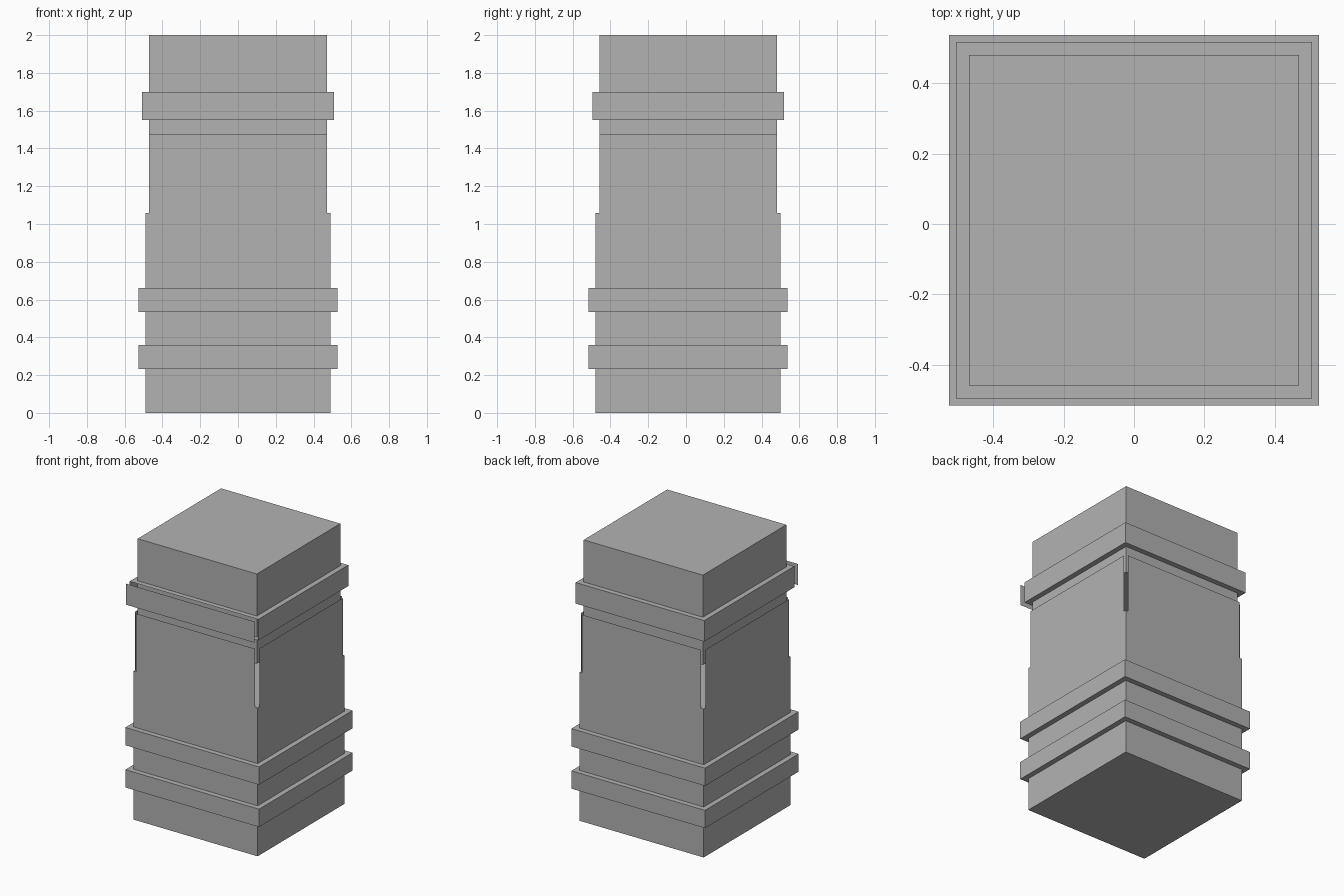
import bpy
import bmesh
from mathutils import Vector

if "Cube" in bpy.data.objects:
    bpy.data.objects.remove(bpy.data.objects["Cube"])

CY = 0.011                      # body sits slightly towards the back
BODY, NECK, RING, BAND = 0.49, 0.47, 0.507, 0.527

grey = bpy.data.materials.new("plain_grey")
grey.diffuse_color = (0.448, 0.448, 0.448, 1)
grey.use_nodes = True
grey.node_tree.nodes["Principled BSDF"].inputs["Base Color"].default_value = grey.diffuse_color


def finish(name, bm):
    mesh = bpy.data.meshes.new(name)
    bm.to_mesh(mesh)
    bm.free()
    mesh.materials.append(grey)
    obj = bpy.data.objects.new(name, mesh)
    bpy.context.collection.objects.link(obj)
    return obj


def block(name, half, z0, z1, open_front=False):
    """Square block between two heights, optionally without its front face."""
    bm = bmesh.new()
    bmesh.ops.create_cube(bm, size=1)
    for v in bm.verts:
        v.co = Vector((v.co.x * 2 * half, v.co.y * 2 * half + CY,
                       z0 + (v.co.z + 0.5) * (z1 - z0)))
    if open_front:
        bm.normal_update()
        front = [f for f in bm.faces if f.normal.y < -0.9]
        bmesh.ops.delete(bm, geom=front, context='FACES')
    return finish(name, bm)


def sheet(name, half, dist, z0, z1, direction):
    """Thin upright sheet facing outwards in the given direction."""
    n = Vector(direction)
    side = Vector((-n.y, n.x, 0))
    centre = Vector((0, CY, 0)) + n * dist
    bm = bmesh.new()
    corners = [(-half, z0), (half, z0), (half, z1), (-half, z1)]
    bm.faces.new([bm.verts.new(centre + side * s + Vector((0, 0, z)))
                  for s, z in corners])
    return finish(name, bm)


# Main blocks, with a gap between them
block("lower_body", BODY, 0, 1.058)
block("upper_body", NECK, 1.36, 2)

# Two bands around the lower body
block("bottom_band", BAND, 0.233, 0.36)
block("middle_band", BAND, 0.534, 0.661)

# Upper band, whose front plate stands away from it
block("top_band", RING, 1.55, 1.70, open_front=True)
sheet("top_band_front_plate", RING, 0.538 + CY, 1.55, 1.70, (0, -1, 0))

# Thin panels closing the gap, leaving slits at the corners
for label, d in (("front", (0, -1, 0)), ("right", (1, 0, 0)),
                 ("back", (0, 1, 0)), ("left", (-1, 0, 0))):
    sheet(label + "_panel", NECK, BODY, 1.058, 1.474, d)
